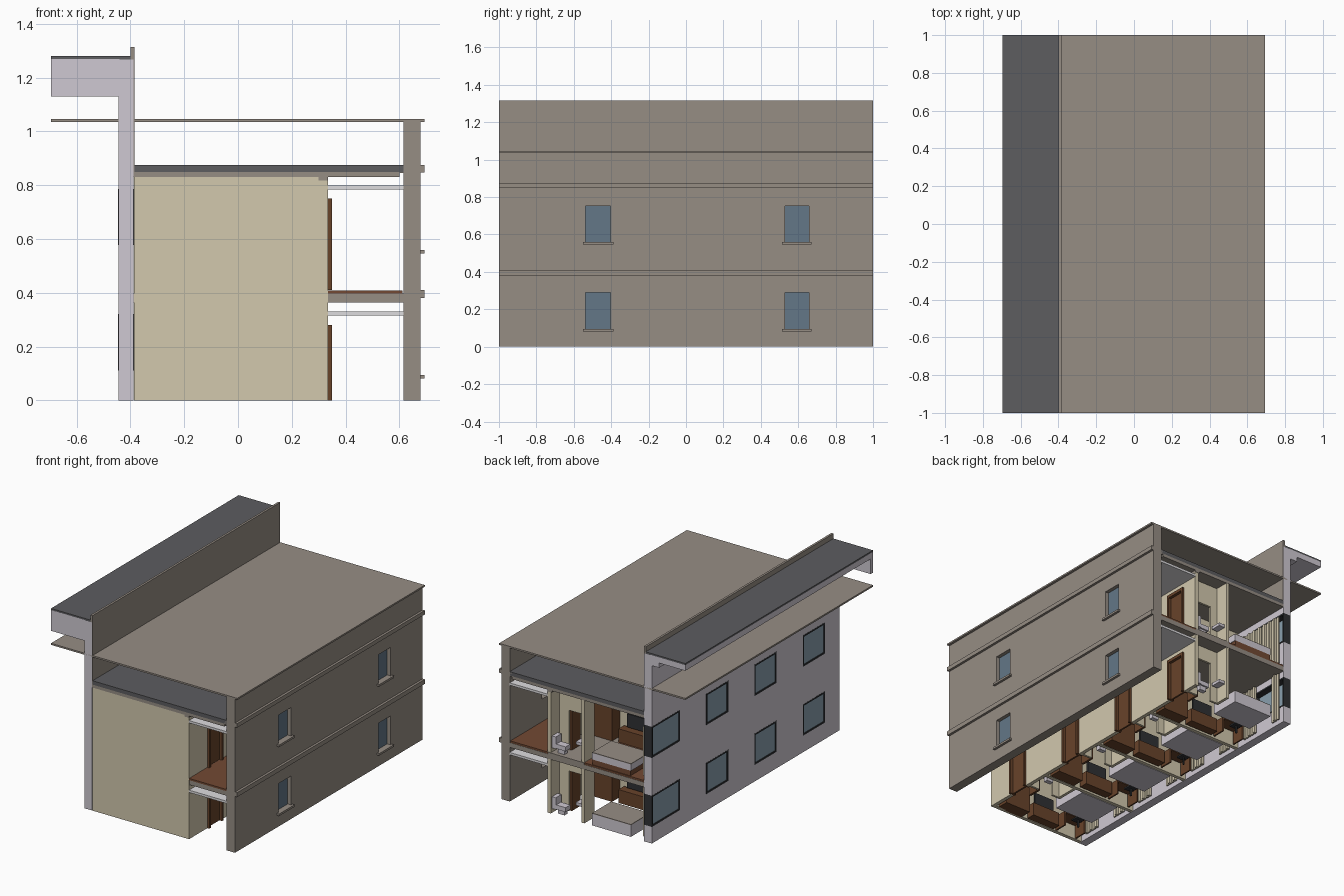
import bpy, bmesh

cube = bpy.data.objects.get("Cube")
if cube:
    bpy.data.objects.remove(cube, do_unlink=True)


def material(name, r, g, b):
    lin = [((c / 255 + 0.055) / 1.055) ** 2.4 for c in (r, g, b)] + [1.0]
    m = bpy.data.materials.new(name)
    m.use_nodes = True
    m.diffuse_color = lin
    bsdf = m.node_tree.nodes["Principled BSDF"]
    bsdf.inputs["Base Color"].default_value = lin
    bsdf.inputs["Roughness"].default_value = 0.8
    return m


TAN = material("tan render", 150, 141, 132)
LILAC = material("pale lilac render", 207, 201, 210)
BEIGE = material("beige wall", 210, 200, 174)
ROOF = material("dark grey roofing", 93, 93, 96)
CARPET = material("brown carpet", 114, 73, 51)
WOOD = material("brown wood", 104, 67, 42)
BLACK = material("charcoal frame", 47, 49, 52)
GLASS = material("blue grey glass", 99, 119, 135)
PALE_GLASS = material("pale room glass", 137, 159, 174)
WHITE = material("white plaster", 222, 220, 223)


def boxes(name, mat, items):
    """One object from axis-aligned boxes (x0, x1, y0, y1, z0, z1)."""
    bm = bmesh.new()
    for x0, x1, y0, y1, z0, z1 in items:
        vs = bmesh.ops.create_cube(bm, size=1)["verts"]
        for v in vs:
            v.co = ((x0 + x1) / 2 + v.co.x * (x1 - x0),
                    (y0 + y1) / 2 + v.co.y * (y1 - y0),
                    (z0 + z1) / 2 + v.co.z * (z1 - z0))
    me = bpy.data.meshes.new(name)
    bm.to_mesh(me)
    bm.free()
    me.materials.append(mat)
    ob = bpy.data.objects.new(name, me)
    bpy.context.collection.objects.link(ob)
    return ob


def cut(ob, holes):
    """Cut box-shaped holes through an object."""
    cutter = boxes("cutter", ob.data.materials[0], holes)
    cutter.hide_render = True
    mod = ob.modifiers.new("holes", "BOOLEAN")
    mod.operation, mod.solver, mod.object = "DIFFERENCE", "EXACT", cutter
    bpy.context.view_layer.objects.active = ob
    bpy.ops.object.modifier_apply(modifier=mod.name)
    bpy.data.objects.remove(cutter, do_unlink=True)


def ring(x0, x1, y0, y1, z0, z1, t):
    """Four boxes framing an opening in the yz plane."""
    return [(x0, x1, y0, y0 + t, z0, z1), (x0, x1, y1 - t, y1, z0, z1),
            (x0, x1, y0 + t, y1 - t, z0, z0 + t), (x0, x1, y0 + t, y1 - t, z1 - t, z1)]


STARTS = [-1.0, -0.485, 0.03, 0.545]     # front edge of each room
FLOORS = [0.0, 0.41]                     # floor level of each storey
TOPS = [0.365, 0.83]                     # ceiling level of each storey

# Corridor wall with its windows and sills
corridor_win = [(y0, y1, z0, z1) for y0, y1 in ((-0.537, -0.403), (0.528, 0.657))
                for z0, z1 in ((0.095, 0.29), (0.56, 0.752))]
outer = boxes("corridor_outer_wall", TAN, [(0.615, 0.678, -1, 1, 0, 1.036)])
cut(outer, [(0.6, 0.7, *w) for w in corridor_win])
boxes("corridor_window_glass", GLASS, [(0.645, 0.653, *w) for w in corridor_win])
boxes("corridor_window_sills", TAN,
      [(0.65, 0.694, y0 - 0.015, y1 + 0.015, z0 - 0.014, z0) for y0, y1, z0, z1 in corridor_win])
boxes("facade_bands", TAN, [(0.67, 0.694, -1, 1, 0.38, 0.41), (0.67, 0.694, -1, 1, 0.848, 0.875)])

# Room window wall, with dark framed windows
room_win = []
for s in STARTS:
    y0, y1 = s + 0.155, s + 0.39
    if s == STARTS[-1]:
        y1 = 1.0
    room_win += [(y0, y1, z, z + 0.21) for z in (0.112, 0.577)]
left_wall = boxes("room_outer_wall", LILAC, [(-0.445, -0.388, -1, 1, 0, 1.268)])
cut(left_wall, [(-0.5, -0.3, y0, y1 if y1 < 1 else 1.1, z0, z1) for y0, y1, z0, z1 in room_win])
boxes("room_window_frames", BLACK, [b for w in room_win for b in ring(-0.446, -0.387, *w, 0.011)])
boxes("room_window_glass", PALE_GLASS,
      [(-0.441, -0.432, y0 + 0.009, y1 - 0.009, z0 + 0.009, z1 - 0.009) for y0, y1, z0, z1 in room_win])

# Tall parapet and projecting eave
boxes("parapet_lining", TAN, [(-0.39, -0.385, -1, 1, 0.83, 1.27), (-0.4, -0.385, -1, 1, 1.268, 1.315)])
boxes("eave_soffit", LILAC, [(-0.695, -0.44, -1, 1, 1.232, 1.27),
                             (-0.5, -0.44, -1, 1, 1.2, 1.232)])
boxes("eave_end_panel", LILAC, [(-0.695, -0.44, -1, -0.975, 1.13, 1.27)])
boxes("eave_roofing", ROOF, [(-0.695, -0.4, -1, 1, 1.268, 1.281)])

# Thin upper roof plate and the lower roof deck
boxes("upper_roof_plate", TAN, [(-0.695, 0.694, -1, 1, 1.035, 1.046)])
boxes("lower_roof_deck", ROOF, [(-0.386, 0.615, -1, 1, 0.85, 0.876)])
boxes("roof_slab", TAN, [(-0.386, 0.6, -1, 1, 0.83, 0.85), (0.6, 0.616, -1, 1, 0.845, 0.872),
                         (0.3, 0.335, -1, 1, 0.818, 0.832)])

# Upper storey floor
boxes("upper_floor_slab", TAN, [(-0.388, 0.616, -0.995, 1, 0.365, 0.397),
                                (0.06, 0.33, -0.99, 1, 0.397, 0.409)])
boxes("upper_floor_carpet", CARPET, [(0.33, 0.612, -0.998, 0.998, 0.397, 0.409),
                                     (-0.386, 0.06, -0.98, 0.998, 0.397, 0.409)])
boxes("corridor_ceilings", WHITE, [(0.335, 0.616, -1, 1, z, z + 0.016) for z in (0.315, 0.784)])

# Party walls, corridor wall and front end wall
boxes("front_end_wall", BEIGE, [(-0.387, 0.335, -1, -0.975, 0, 0.83)])
boxes("party_walls", BEIGE, [(-0.387, 0.32, s - 0.012, s + 0.012, f, t)
                             for s in STARTS[1:] for f, t in zip(FLOORS, TOPS)])
inner = boxes("corridor_inner_wall", BEIGE, [(0.31, 0.335, -0.98, 0.998, f, t)
                                             for f, t in zip(FLOORS, TOPS)])
heights = [0.28, 0.34]
cut(inner, [(0.2, 0.4, s + 0.2, s + 0.34, f - 0.02, f + h - 0.01)
            for s in STARTS for f, h in zip(FLOORS, heights)])

doors, door_frames, bath_walls, bath_doors, wardrobes = [], [], [], [], []
beds, mattresses, covers, heads = [], [], [], []
dressers, screens, curtains, fixtures, chairs, tables = [], [], [], [], [], []
for s in STARTS:
    e = min(s + 0.503, 0.998)
    for f, t, h in zip(FLOORS, TOPS, heights):
        # Entrance door and its surround
        doors.append((0.318, 0.33, s + 0.21, s + 0.33, f, f + h - 0.02))
        door_frames += [(0.305, 0.35, s + 0.195, s + 0.21, f, f + h),
                        (0.305, 0.35, s + 0.33, s + 0.345, f, f + h),
                        (0.305, 0.35, s + 0.21, s + 0.33, f + h - 0.02, f + h)]
        # Bathroom enclosure with toilet and basin
        bath_walls += [(0.06, 0.08, s + 0.345, e, f, t), (0.08, 0.13, s + 0.345, s + 0.36, f, t),
                       (0.24, 0.31, s + 0.345, s + 0.36, f, t),
                       (0.13, 0.24, s + 0.345, s + 0.36, f + 0.27, t)]
        bath_doors.append((0.225, 0.24, s + 0.26, s + 0.35, f, f + 0.265))
        fixtures += [(0.21, 0.28, e - 0.065, e - 0.015, f + 0.03, f + 0.06),
                     (0.225, 0.275, e - 0.055, e - 0.025, f, f + 0.03),
                     (0.28, 0.308, e - 0.07, e - 0.01, f + 0.03, f + 0.11),
                     (0.085, 0.13, e - 0.08, e - 0.01, f + 0.1, f + 0.12)]
        # Wardrobe beside the entrance
        wardrobes += [(0.1, 0.29, s + 0.015, s + 0.1, f, f + 0.27)]
        # Bed, headboard to the party wall; only the upper beds have a plinth
        base = 0.035 if f else 0.0
        if f:
            beds.append((-0.28, 0.0, s + 0.25, e - 0.004, f, f + base))
        mattresses.append((-0.285, 0.005, s + 0.245, e - 0.004, f + base, f + 0.078))
        covers.append((-0.285, 0.005, s + 0.245, e - 0.004, f + 0.078, f + 0.083))
        if s != STARTS[-1]:
            heads.append((-0.3, 0.02, e - 0.014, e, f + 0.03, f + 0.14))
        # Dresser with screen, desk and chair
        dressers += [(-0.15, 0.06, s + 0.03, s + 0.09, f, f + 0.09)]
        screens.append((-0.13, 0.02, s + 0.045, s + 0.057, f + 0.1, f + 0.19))
        tables += [(-0.34, -0.17, s + 0.03, s + 0.12, f + 0.09, f + 0.1),
                   (-0.34, -0.33, s + 0.03, s + 0.12, f, f + 0.09),
                   (-0.18, -0.17, s + 0.03, s + 0.12, f, f + 0.09)]
        chairs += [(-0.285, -0.225, s + 0.12, s + 0.18, f + 0.05, f + 0.06),
                   (-0.285, -0.225, s + 0.172, s + 0.18, f + 0.06, f + 0.13),
                   (-0.26, -0.25, s + 0.145, s + 0.155, f, f + 0.05)]
        # Pleated curtain, drawn across upstairs and parted downstairs
        for k in range(15):
            y = s + 0.09 + k * 0.025
            if y < 0.98 and (f or k < 5 or k > 10):
                curtains.append((-0.375, -0.355 - 0.01 * (k % 2), y, y + 0.018, f + 0.02, f + 0.35))

for name, mat, items in [
        ("entrance_doors", WOOD, doors), ("entrance_door_frames", WOOD, door_frames),
        ("bathroom_walls", BEIGE, bath_walls), ("bathroom_doors", WOOD, bath_doors),
        ("bathroom_fixtures", LILAC, fixtures), ("wardrobes", WOOD, wardrobes),
        ("bed_bases", CARPET, beds), ("mattresses", LILAC, mattresses), ("bed_covers", TAN, covers),
        ("headboards", WOOD, heads), ("dressers", WOOD, dressers), ("screens", BLACK, screens),
        ("desks", WOOD, tables), ("chairs", BLACK, chairs), ("curtains", BEIGE, curtains)]:
    boxes(name, mat, items)
